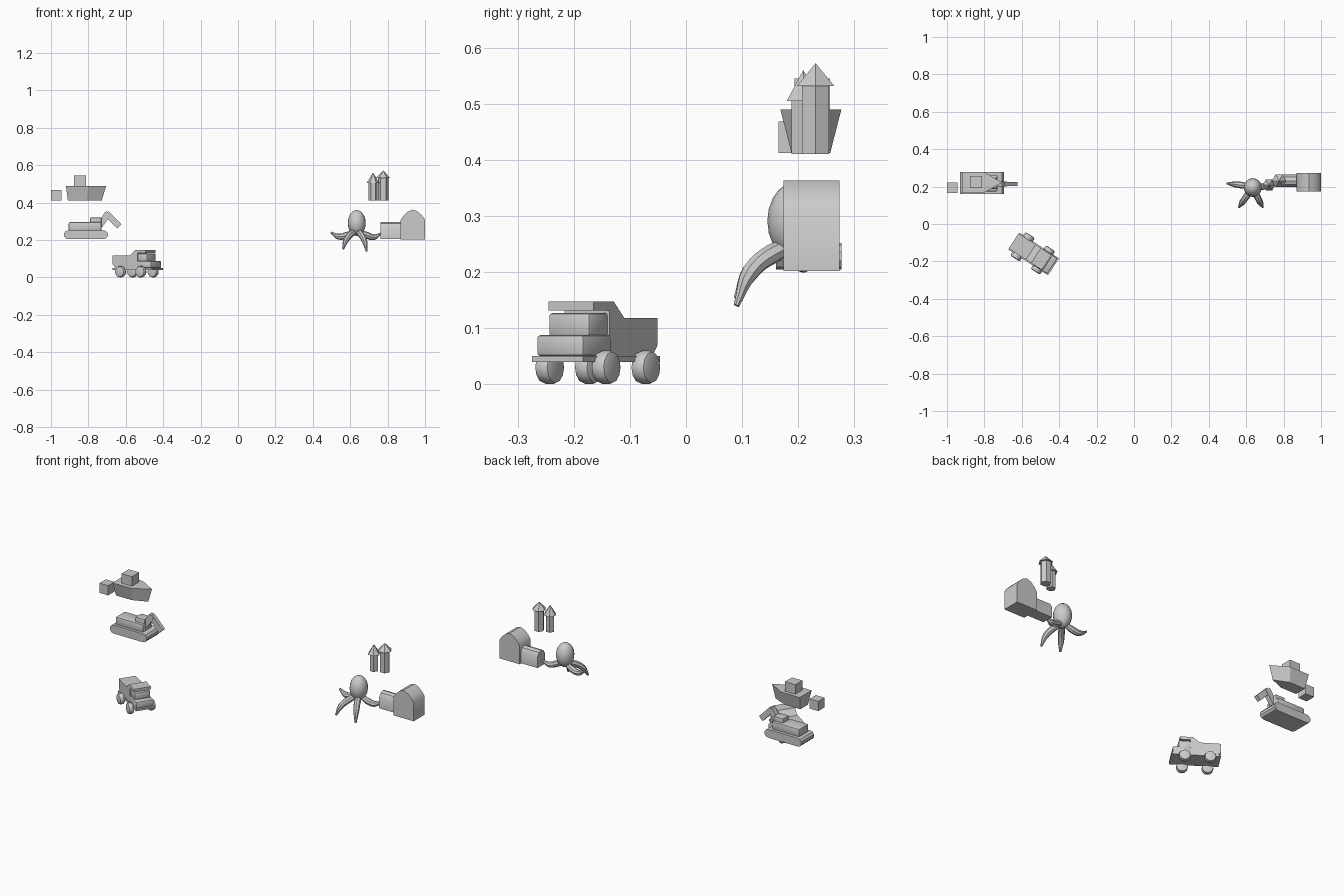
import bpy, bmesh, math
from mathutils import Matrix, Vector

if "Cube" in bpy.data.objects:
    bpy.data.objects.remove(bpy.data.objects["Cube"])


def finish(name, bm, smooth=True, mat=None):
    bmesh.ops.recalc_face_normals(bm, faces=bm.faces)
    if mat:
        bm.transform(mat)
    me = bpy.data.meshes.new(name)
    bm.to_mesh(me)
    bm.free()
    ob = bpy.data.objects.new(name, me)
    bpy.context.collection.objects.link(ob)
    if smooth:
        bpy.ops.object.select_all(action='DESELECT')
        ob.select_set(True)
        bpy.context.view_layer.objects.active = ob
        bpy.ops.object.shade_smooth_by_angle(angle=math.radians(35))
    return ob


def box(name, lo, hi, mat=None, bevel=0.0):
    lo, hi = Vector(lo), Vector(hi)
    bm = bmesh.new()
    bmesh.ops.create_cube(bm, size=1)
    for v in bm.verts:
        v.co = Vector([(lo[i] + hi[i]) / 2 + v.co[i] * (hi[i] - lo[i]) for i in range(3)])
    if bevel:
        bmesh.ops.bevel(bm, geom=bm.edges[:], offset=bevel, segments=2, affect='EDGES', profile=0.5)
    return finish(name, bm, bevel > 0, mat)


def extrude(name, prof, a, b, mat=None, axis='y'):
    """Extrude an (h, z) profile from a to b along y or x."""
    bm = bmesh.new()
    place = (lambda h, z, t: (h, t, z)) if axis == 'y' else (lambda h, z, t: (t, h, z))
    r1 = [bm.verts.new(place(h, z, a)) for h, z in prof]
    r2 = [bm.verts.new(place(h, z, b)) for h, z in prof]
    bm.faces.new(r1)
    bm.faces.new(r2[::-1])
    n = len(prof)
    for i in range(n):
        j = (i + 1) % n
        bm.faces.new((r1[i], r2[i], r2[j], r1[j]))
    return finish(name, bm, True, mat)


def cone(name, loc, r1, r2, z0, z1, n, mat=None):
    bm = bmesh.new()
    bmesh.ops.create_cone(bm, cap_ends=True, segments=n, radius1=r1, radius2=r2, depth=z1 - z0,
                          matrix=Matrix.Translation((loc[0], loc[1], (z0 + z1) / 2)) @ Matrix.Rotation(math.pi / 2, 4, 'Z'))
    return finish(name, bm, False, mat)


def bar(name, p, q, thick, y0, y1):
    """Flat bar between two (x, z) points."""
    p, q = Vector(p), Vector(q)
    d = (q - p).normalized()
    s = Vector((-d.y, d.x)) * thick / 2
    extrude(name, [p + s, q + s, q - s, p - s], y0, y1)


# --- dump truck, turned on its own local frame (u forward, v left)
T = Matrix.Translation((-0.537, -0.16, 0)) @ Matrix.Rotation(math.radians(-33), 4, 'Z')
box("truck_chassis", (-0.125, -0.054, 0.04), (0.127, 0.054, 0.05), T)
extrude("truck_bed", [(-0.127, 0.118), (-0.127, 0.07), (-0.11, 0.05), (0.03, 0.05), (0.03, 0.131),
                      (0.083, 0.131), (0.083, 0.147), (0.016, 0.147), (-0.018, 0.118)], -0.048, 0.048, T)
box("truck_hood", (0.025, -0.05, 0.05), (0.12, 0.05, 0.088), T, 0.006)
box("truck_cab", (0.025, -0.044, 0.085), (0.09, 0.044, 0.127), T, 0.006)
for end, u in (("front", 0.06), ("rear", -0.07)):
    for side, v in (("right", -0.06), ("left", 0.06)):
        bm = bmesh.new()
        bmesh.ops.create_cone(bm, cap_ends=True, segments=12, radius1=0.03, radius2=0.03, depth=0.03,
                              matrix=Matrix.Translation((u, v, 0.03)) @ Matrix.Rotation(math.pi / 2, 4, 'X'))
        rims = [e for e in bm.edges if abs(e.verts[0].co.y - e.verts[1].co.y) < 0.001]
        bmesh.ops.bevel(bm, geom=rims, offset=0.008, segments=2, affect='EDGES', profile=0.5)
        finish(f"truck_wheel_{end}_{side}", bm, True, T)

# --- excavator
track = []
for cx, a0 in ((-0.72, -90), (-0.906, 90)):
    track += [(cx + 0.025 * math.cos(math.radians(a0 + k * 36)),
               0.228 + 0.024 * math.sin(math.radians(a0 + k * 36))) for k in range(6)]
extrude("excavator_tracks", track, 0.16, 0.277)
box("excavator_body", (-0.905, 0.175, 0.248), (-0.73, 0.26, 0.295), None, 0.006)
box("excavator_cab", (-0.79, 0.19, 0.262), (-0.73, 0.245, 0.32), None, 0.005)
bar("excavator_boom", (-0.74, 0.277), (-0.693, 0.345), 0.033, 0.2, 0.226)
bar("excavator_stick", (-0.703, 0.342), (-0.634, 0.272), 0.032, 0.202, 0.224)

# --- boat with a pointed bow, and a loose crate behind it
bm = bmesh.new()
deck = [(-0.92, 0.168), (-0.80, 0.168), (-0.705, 0.222), (-0.80, 0.277), (-0.92, 0.277)]
keel = [(-0.91, 0.188), (-0.81, 0.188), (-0.728, 0.222), (-0.81, 0.257), (-0.91, 0.257)]
top = [bm.verts.new((x, y, 0.49)) for x, y in deck]
low = [bm.verts.new((x, y, 0.412)) for x, y in keel]
bm.faces.new(top)
bm.faces.new(low[::-1])
for i in range(5):
    j = (i + 1) % 5
    bm.faces.new((low[i], low[j], top[j], top[i]))
finish("boat_hull", bm, False)
box("boat_cabin", (-0.878, 0.193, 0.488), (-0.812, 0.257, 0.545))
box("small_crate", (-1.0, 0.165, 0.412), (-0.945, 0.222, 0.468))

# --- arched hut with its entrance passage
extrude("hut", [(0.87, 0.202), (1.0, 0.202), (1.0, 0.308), (0.985, 0.33), (0.962, 0.352), (0.935, 0.363),
                (0.908, 0.352), (0.885, 0.33), (0.87, 0.308)], 0.174, 0.274)
extrude("hut_passage", [(0.198, 0.205), (0.264, 0.205), (0.264, 0.268), (0.25, 0.289),
                        (0.231, 0.296), (0.212, 0.289), (0.198, 0.268)], 0.763, 0.875, None, 'x')

# --- two castle towers with pointed roofs
for i, (x, y, h) in enumerate(((0.722, 0.209, 0.505), (0.776, 0.231, 0.531))):
    s = 0.87 if i == 0 else 1
    cone(f"tower_{i + 1}", (x, y), 0.028 * s, 0.028 * s, 0.41, h, 6)
    cone(f"tower_roof_{i + 1}", (x, y), 0.039 * s, 0, h, h + (0.055 if i == 0 else 0.041), 6)

# --- octopus: egg head and tapered arms
bm = bmesh.new()
bmesh.ops.create_uvsphere(bm, u_segments=16, v_segments=10, radius=1,
                          matrix=Matrix.Translation((0.635, 0.195, 0.291)) @ Matrix.Diagonal((0.048, 0.05, 0.069, 1)))
finish("octopus_head", bm)
arms = {
    "left": [(0.625, 0.2, 0.245), (0.58, 0.207, 0.225), (0.54, 0.212, 0.218), (0.497, 0.217, 0.24)],
    "front_left": [(0.63, 0.19, 0.245), (0.607, 0.155, 0.233), (0.578, 0.115, 0.2), (0.562, 0.09, 0.153)],
    "front_right": [(0.64, 0.19, 0.245), (0.655, 0.155, 0.233), (0.675, 0.115, 0.2), (0.688, 0.09, 0.14)],
    "right": [(0.645, 0.2, 0.245), (0.69, 0.2, 0.225), (0.725, 0.21, 0.215), (0.765, 0.22, 0.235)],
}
for side, pts in arms.items():
    cu = bpy.data.curves.new("arm", 'CURVE')
    cu.dimensions = '3D'
    cu.bevel_depth = 0.018
    cu.bevel_resolution = 2
    cu.use_fill_caps = True
    cu.resolution_u = 4
    sp = cu.splines.new('BEZIER')
    sp.bezier_points.add(len(pts) - 1)
    for bp, co, r in zip(sp.bezier_points, pts, (0.75, 1.0, 0.9, 0.3)):
        bp.co, bp.radius = co, r
        bp.handle_left_type = bp.handle_right_type = 'AUTO'
    ob = bpy.data.objects.new("octopus_arm_" + side, cu)
    bpy.context.collection.objects.link(ob)
    bpy.ops.object.select_all(action='DESELECT')
    ob.select_set(True)
    bpy.context.view_layer.objects.active = ob
    bpy.ops.object.convert(target='MESH')
    bpy.ops.object.shade_smooth_by_angle(angle=math.radians(40))
